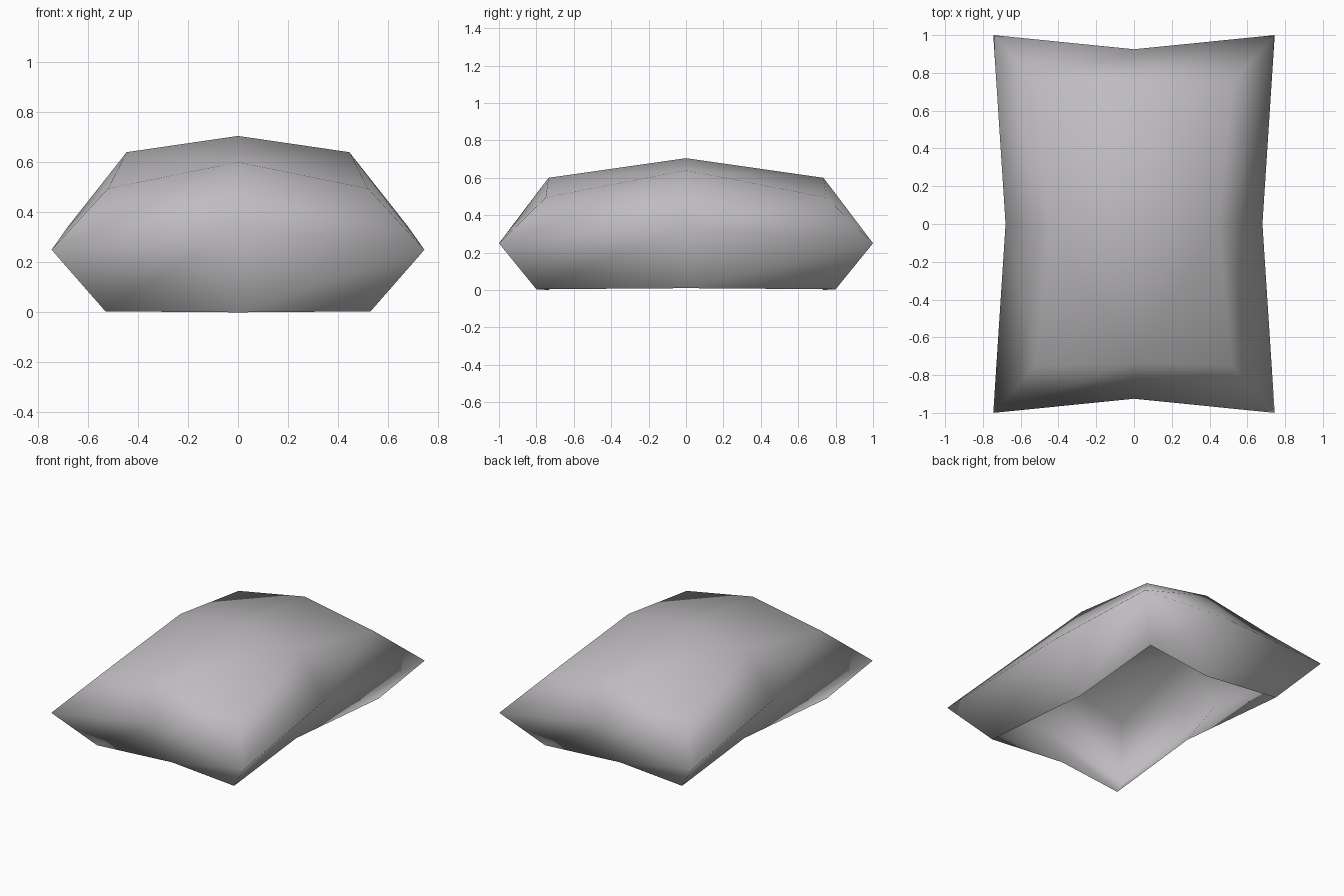
import bpy, bmesh

if "Cube" in bpy.data.objects:
    bpy.data.objects.remove(bpy.data.objects["Cube"])

# One soft grey fabric colour
fabric = bpy.data.materials.new("warm_grey_fabric")
fabric.diffuse_color = (0.52, 0.505, 0.52, 1)
fabric.use_nodes = True
fabric.node_tree.nodes["Principled BSDF"].inputs["Base Color"].default_value = fabric.diffuse_color


def ring(bm, side, corner, end):
    """Eight-point loop mirrored from side middle, corner and end middle."""
    (sx, sz), (cx, cy, cz), (ey, ez) = side, corner, end
    pts = [(sx, 0, sz), (cx, cy, cz), (0, ey, ez), (-cx, cy, cz),
           (-sx, 0, sz), (-cx, -cy, cz), (0, -ey, ez), (cx, -cy, cz)]
    return [bm.verts.new(p) for p in pts]


bm = bmesh.new()
# Open underside rim, pinched seam with pulled corners, and top cushion loop
bottom = ring(bm, (0.45, 0.01), (0.53, 0.80, 0.004), (0.73, 0.0))
seam = ring(bm, (0.68, 0.342), (0.745, 1.0, 0.25), (0.925, 0.347))
top = ring(bm, (0.445, 0.64), (0.52, 0.75, 0.495), (0.735, 0.60))
crown = bm.verts.new((0, 0, 0.705))

# Walls below and above the seam
for low, high in ((bottom, seam), (seam, top)):
    for i in range(8):
        j = (i + 1) % 8
        bm.faces.new((low[i], low[j], high[j], high[i]))
# Four crown panels
for i in range(0, 8, 2):
    bm.faces.new((top[i], top[i + 1], top[(i + 2) % 8], crown))

for f in bm.faces:
    f.smooth = True
mesh = bpy.data.meshes.new("pillow")
bm.to_mesh(mesh)
bm.free()
mesh.materials.append(fabric)
pillow = bpy.data.objects.new("pillow", mesh)
bpy.context.collection.objects.link(pillow)
